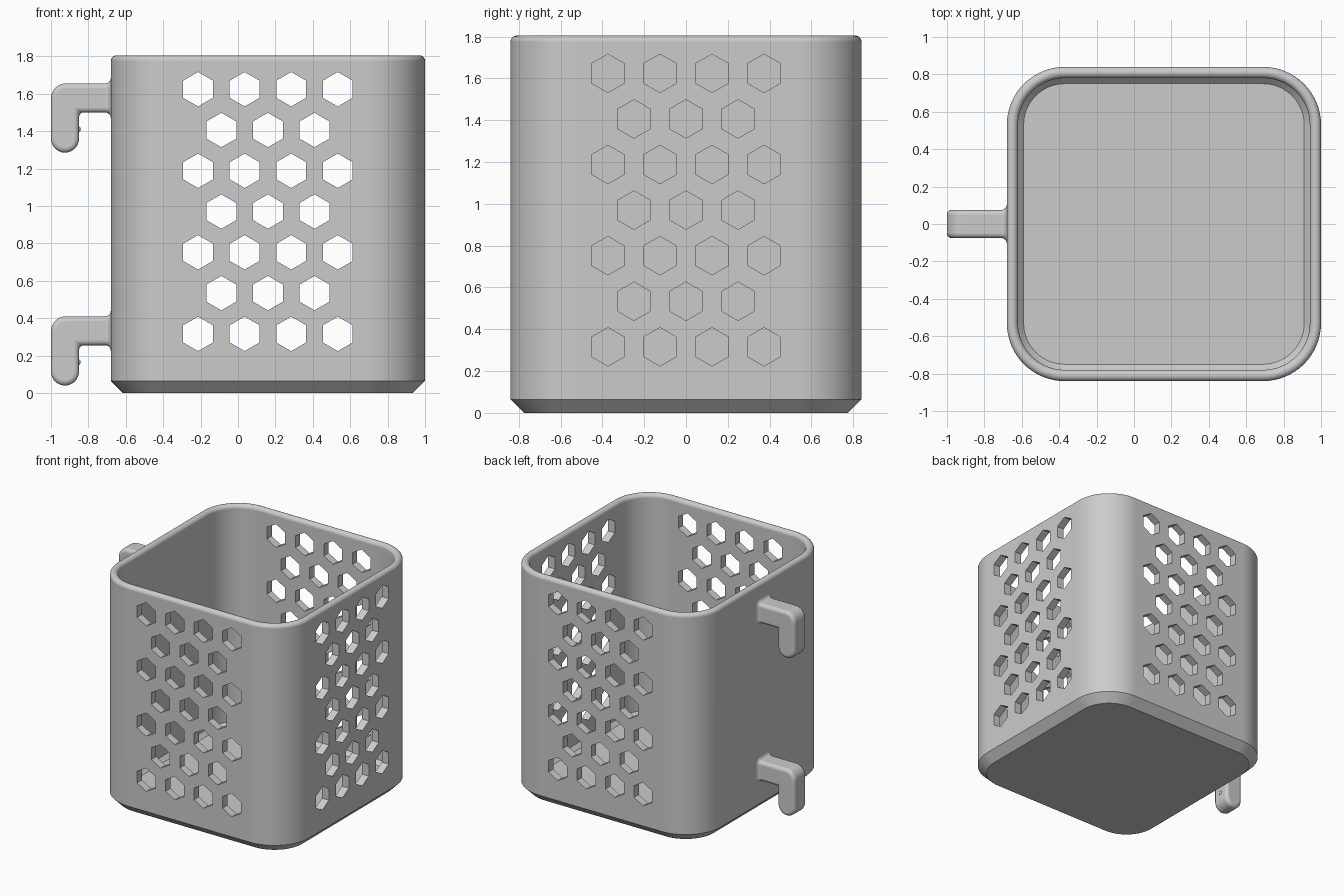
import bpy, bmesh, math
from mathutils import Matrix, Vector

if "Cube" in bpy.data.objects:
    bpy.data.objects.remove(bpy.data.objects["Cube"], do_unlink=True)

grey = bpy.data.materials.new("plain grey")
grey.use_nodes = True
COLOUR = (0.6, 0.6, 0.6, 1)
grey.diffuse_color = COLOUR
grey.node_tree.nodes["Principled BSDF"].inputs["Base Color"].default_value = COLOUR

CX = 0.16       # middle of the holder body
HALF = 0.84     # half width of the body
TOP = 1.805


def make_object(name, bm):
    bmesh.ops.recalc_face_normals(bm, faces=bm.faces)
    mesh = bpy.data.meshes.new(name)
    bm.to_mesh(mesh)
    bm.free()
    mesh.materials.append(grey)
    obj = bpy.data.objects.new(name, mesh)
    bpy.context.collection.objects.link(obj)
    return obj


def smooth(obj, angle=30):
    bpy.ops.object.select_all(action='DESELECT')
    obj.select_set(True)
    bpy.context.view_layer.objects.active = obj
    bpy.ops.object.shade_smooth_by_angle(angle=math.radians(angle))
    mod = obj.modifiers.new("Even shading", 'WEIGHTED_NORMAL')
    mod.keep_sharp = True


def rounded_rect(half_a, half_b, radius, steps):
    pts = []
    for q, (sa, sb) in enumerate([(1, 1), (-1, 1), (-1, -1), (1, -1)]):
        for i in range(steps + 1):
            t = math.pi / 2 * (q + i / steps)
            pts.append((sa * (half_a - radius) + radius * math.cos(t),
                        sb * (half_b - radius) + radius * math.sin(t)))
    return pts


def loft(bm, rings, caps=True):
    rows = [[bm.verts.new(p) for p in ring] for ring in rings]
    n = len(rows[0])
    for a, b in zip(rows, rows[1:]):
        for i in range(n):
            bm.faces.new((a[i], a[(i + 1) % n], b[(i + 1) % n], b[i]))
    if caps:
        bm.faces.new(rows[0])
        bm.faces.new(rows[-1])


# Holder body: inset and height of each ring, from the underside over the rim to the floor
rim = 0.03
profile = [(0.065, 0), (0, 0.065)]
profile += [(rim - rim * math.cos(math.pi * i / 10), TOP - rim + rim * math.sin(math.pi * i / 10))
            for i in range(11)]
profile += [(0.06, 0.095), (0.09, 0.065)]
bm = bmesh.new()
loft(bm, [[(CX + a, b, z) for a, b in rounded_rect(HALF - d, HALF - d, 0.31 - d, 16)]
          for d, z in profile])
body = make_object("holder_body", bm)

# Hexagonal holes: through front and back, and through the right-hand wall at +x
bm = bmesh.new()
for side in ("front_back", "x_wall"):
    for row in range(7):
        count = 4 if row % 2 == 0 else 3
        for col in range(count):
            across = (col - (count - 1) / 2) * 0.249
            z = 0.316 + row * 0.218
            if side == "front_back":
                walls = [(Vector((CX + across, s * HALF, z)), 'X') for s in (-1, 1)]
            else:
                walls = [(Vector((CX + HALF, across, z)), 'Y')]
            for place, axis in walls:
                turn = Matrix.Rotation(math.pi / 2, 4, axis)
                # points of every hexagon face up and down
                spin = Matrix.Rotation(math.pi / 2 if axis == 'Y' else 0, 4, 'Z')
                geo = bmesh.ops.create_cone(bm, cap_ends=True, segments=6, radius1=0.092,
                                            radius2=0.092, depth=0.3)
                verts = geo["verts"]
                peak = max(verts, key=lambda v: v.co.y).co.y
                if peak < 0.09:
                    bmesh.ops.rotate(bm, verts=verts, cent=(0, 0, 0),
                                     matrix=Matrix.Rotation(math.pi / 6, 3, 'Z'))
                bmesh.ops.transform(bm, verts=verts,
                                    matrix=Matrix.Translation(place) @ turn @ spin)
cutter = make_object("hole_cutter", bm)
cutter.hide_render = True
cut = body.modifiers.new("Holes", 'BOOLEAN')
cut.operation = 'DIFFERENCE'
cut.solver = 'EXACT'
cut.object = cutter
bpy.context.view_layer.objects.active = body
bpy.ops.object.modifier_apply(modifier=cut.name)
bpy.data.objects.remove(cutter, do_unlink=True)
smooth(body)


def arc(cx, cz, radius, start, end, steps):
    return [(cx + radius * math.cos(math.radians(start + (end - start) * i / steps)),
             cz + radius * math.sin(math.radians(start + (end - start) * i / steps)))
            for i in range(steps + 1)]


# Hooks: bent arm with a rounded tip, a flared root and a small grip bump
def hook(prefix, top):
    mid = top - 0.0775
    outline = [(-0.65, top)] + arc(-0.92, top - 0.08, 0.08, 90, 180, 8)
    outline += arc(-0.925, top - 0.295, 0.075, 180, 360, 14)
    outline += [(-0.85, top - 0.155), (-0.65, top - 0.155)]
    bm = bmesh.new()
    loft(bm, [[(x, y, z) for x, z in outline] for y in (-0.075, 0.075)])
    arm = make_object(prefix + "_hook", bm)
    bevel = arm.modifiers.new("Soft edges", 'BEVEL')
    bevel.width = 0.025
    bevel.segments = 4
    bevel.limit_method = 'ANGLE'
    bevel.angle_limit = math.radians(40)
    smooth(arm, 40)

    bm = bmesh.new()
    rings = []
    for i in range(7):
        t = math.pi / 2 * i / 6
        grow = 0.03 * (1 - math.sin(t))
        x = -0.68 - 0.03 * (1 - math.cos(t))
        rings.append([(x, a, mid + b) for a, b in
                      rounded_rect(0.075 + grow, 0.0775 + grow, 0.025 + grow, 4)])
    loft(bm, rings)
    smooth(make_object(prefix + "_hook_root", bm), 40)

    bm = bmesh.new()
    bmesh.ops.create_uvsphere(bm, u_segments=16, v_segments=8, radius=0.018,
                              matrix=Matrix.Translation((-0.859, 0, top - 0.245)))
    smooth(make_object(prefix + "_hook_bump", bm), 40)


hook("upper", 1.655)
hook("lower", 0.41)
